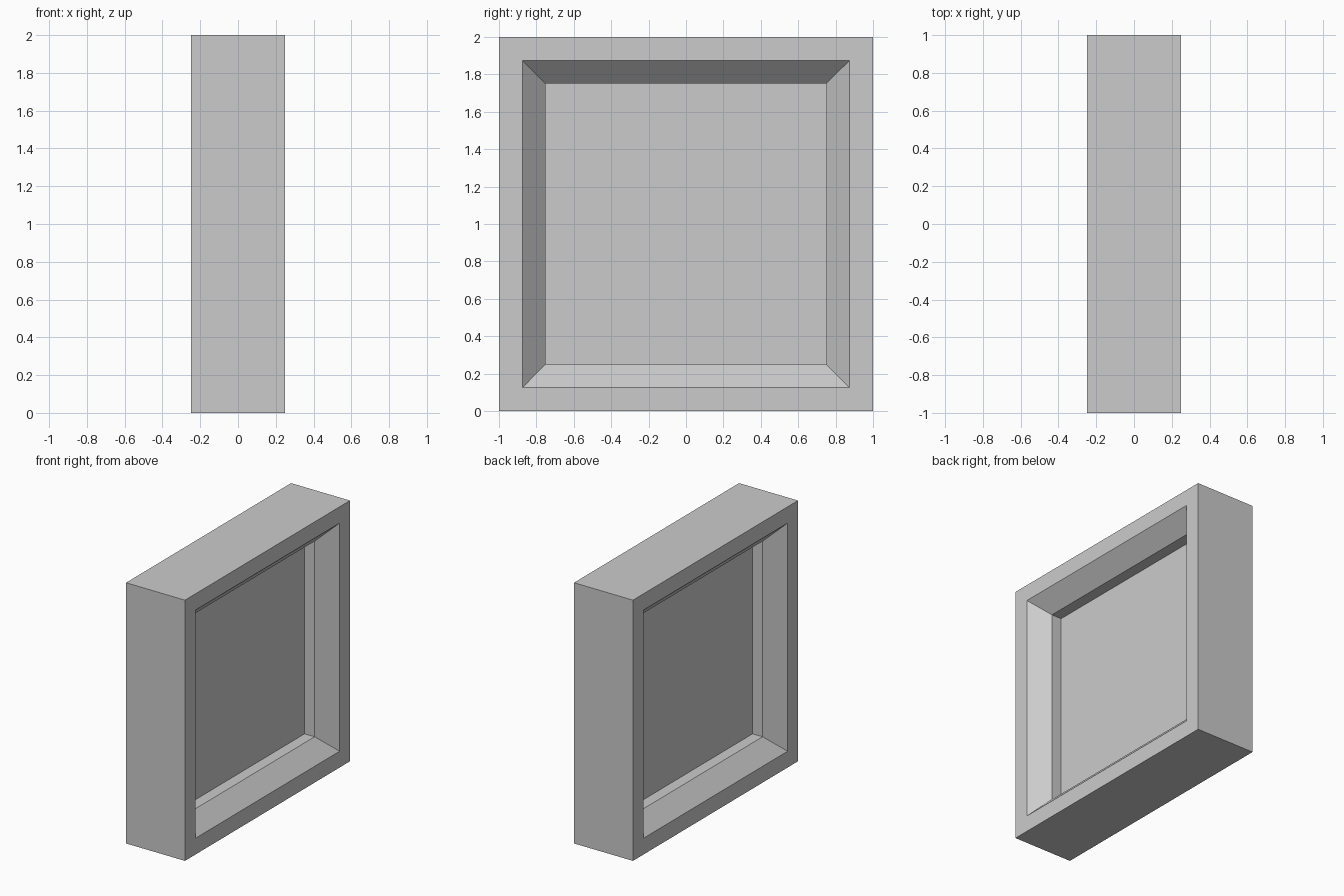
import bpy, bmesh
from mathutils import Vector

if "Cube" in bpy.data.objects:
    bpy.data.objects.remove(bpy.data.objects["Cube"])

DEPTH, SIZE = 0.5, 2.0
LIP = 0.125          # flat rim width, also bevel width
# (inset width, x position of the resulting face) for each step of the recess
STEPS = [(LIP, 0.25), (LIP, 0.125), (0.0, 0.04)]

bm = bmesh.new()

# Outer block of the frame, standing on z = 0
bmesh.ops.create_cube(bm, size=1)
bmesh.ops.scale(bm, verts=bm.verts, vec=Vector((DEPTH, SIZE, SIZE)))
bmesh.ops.translate(bm, verts=bm.verts, vec=Vector((0, 0, SIZE / 2)))


def recess(face, side):
    """Sink a face in steps: flat rim, sloped bevel, straight wall to the panel."""
    half = SIZE / 2
    for width, x in STEPS:
        bmesh.ops.inset_region(bm, faces=[face], thickness=0.05, depth=0)
        half -= width
        for v in face.verts:
            v.co = (side * x,
                    half if v.co.y > 0 else -half,
                    SIZE / 2 + (half if v.co.z > SIZE / 2 else -half))


# Same recess on both large sides, leaving a thin centre panel
bm.normal_update()
for side in (1, -1):
    big = next(f for f in bm.faces
               if f.normal.x * side > 0.9 and abs(f.calc_center_median().y) < 0.01
               and f.calc_area() > 3.9)
    recess(big, side)

bmesh.ops.recalc_face_normals(bm, faces=bm.faces)
mesh = bpy.data.meshes.new("framed_panel")
bm.to_mesh(mesh)
bm.free()
bpy.context.collection.objects.link(bpy.data.objects.new("framed_panel", mesh))
